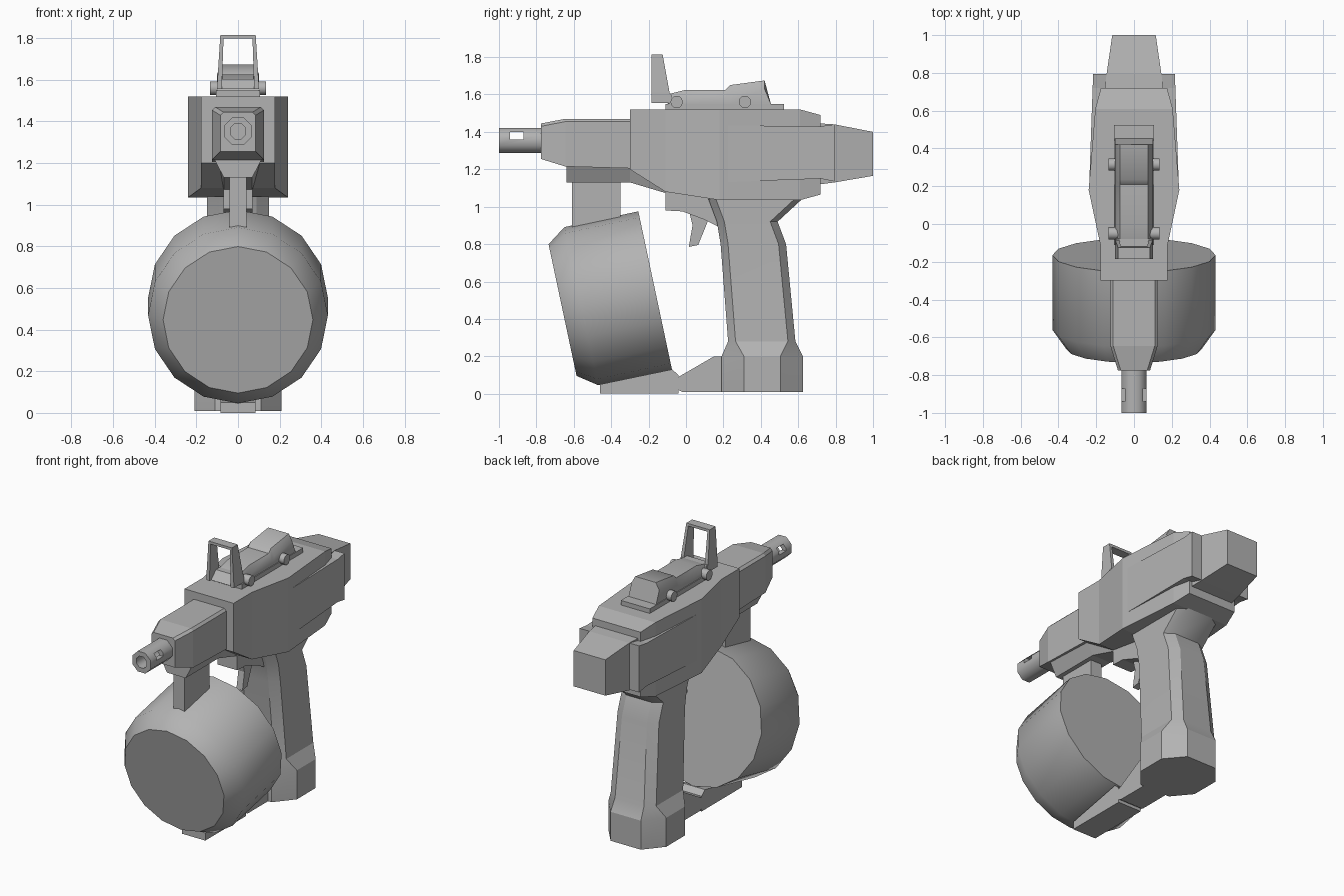
import bpy, bmesh, math
from mathutils import Vector

if "Cube" in bpy.data.objects:
    bpy.data.objects.remove(bpy.data.objects["Cube"])

grey = bpy.data.materials.new("plain_grey")
grey.use_nodes = True
GREY = (0.45, 0.45, 0.45, 1)
grey.diffuse_color = GREY
grey.node_tree.nodes["Principled BSDF"].inputs["Base Color"].default_value = GREY


def loft(name, rings, smooth=None, closed=False):
    """Skin a list of equal point rings; cap the ends, or join last ring to first."""
    bm = bmesh.new()
    rows = [[bm.verts.new(p) for p in ring] for ring in rings]
    pairs = list(zip(rows, rows[1:])) + ([(rows[-1], rows[0])] if closed else [])
    for a, b in pairs:
        for i in range(len(a)):
            j = (i + 1) % len(a)
            bm.faces.new((a[i], a[j], b[j], b[i]))
    if not closed:
        bm.faces.new(rows[0])
        bm.faces.new(rows[-1])
    bmesh.ops.recalc_face_normals(bm, faces=bm.faces)
    mesh = bpy.data.meshes.new(name)
    bm.to_mesh(mesh)
    bm.free()
    obj = bpy.data.objects.new(name, mesh)
    bpy.context.collection.objects.link(obj)
    mesh.materials.append(grey)
    if smooth:
        bpy.ops.object.select_all(action='DESELECT')
        obj.select_set(True)
        bpy.context.view_layer.objects.active = obj
        bpy.ops.object.shade_smooth_by_angle(angle=math.radians(smooth))
    return obj


def side_prism(name, profile, x0, x1):
    """Extrude a (y, z) profile across x."""
    return loft(name, [[(x, y, z) for y, z in profile] for x in (x0, x1)])


def stations(name, rows, chamfer=0.0):
    """Loft sections along y given as (y, half width, bottom, top)."""
    rings = []
    for y, w, lo, hi in rows:
        c = chamfer
        ring = [(-w, y, lo), (w, y, lo), (w, y, hi - c), (w - c, y, hi),
                (c - w, y, hi), (-w, y, hi - c)] if c else \
               [(-w, y, lo), (w, y, lo), (w, y, hi), (-w, y, hi)]
        rings.append(ring)
    return loft(name, rings)


def circle(centre, u, v, r, n, turn=0.0):
    c, u, v = Vector(centre), Vector(u), Vector(v)
    return [c + r * (math.cos(turn + t * math.tau / n) * u
                     + math.sin(turn + t * math.tau / n) * v) for t in range(n)]


X, Y, Z = (1, 0, 0), (0, 1, 0), (0, 0, 1)

# Receiver, raised side band and rear block
stations("receiver", [(-0.3, 0.178, 1.2, 1.52), (-0.11, 0.178, 1.08, 1.52),
                      (0.18, 0.24, 1.035, 1.52), (0.61, 0.205, 1.035, 1.52),
                      (0.72, 0.175, 1.065, 1.49)])
stations("side_band", [(0.18, 0.238, 1.13, 1.435), (0.72, 0.219, 1.15, 1.43),
                       (0.795, 0.216, 1.135, 1.44)])
stations("rear_block", [(0.72, 0.155, 1.12, 1.445), (0.795, 0.145, 1.13, 1.44),
                        (1.0, 0.115, 1.165, 1.4)])

# Shroud and the tapered mount beneath it
stations("front_shroud", [(-0.775, 0.085, 1.255, 1.445), (-0.645, 0.125, 1.215, 1.47),
                          (-0.29, 0.125, 1.205, 1.47)], chamfer=0.015)
loft("magazine_mount", [[(-t, y, 1.23), (t, y, 1.23), (b, y, lo), (-b, y, lo)]
                        for y, t, b, lo in ((-0.64, 0.12, 0.068, 1.13),
                                            (-0.3, 0.12, 0.068, 1.13),
                                            (-0.1, 0.12, 0.068, 1.07))])

# Hollow barrel with a slot cut through both sides
barrel = loft("barrel", [circle((0, y, 1.353), X, Z, r, 8, math.pi / 8)
                         for y, r in ((-0.76, 0.072), (-1, 0.072),
                                      (-1, 0.04), (-0.76, 0.04))], 50, closed=True)
cutter = side_prism("slot_cutter", [(-0.94, 1.36), (-0.87, 1.36),
                                    (-0.87, 1.4), (-0.94, 1.4)], -0.2, 0.2)
cutter.hide_render = True
cutter.hide_viewport = True
slot = barrel.modifiers.new("slots", 'BOOLEAN')
slot.object = cutter
slot.operation = 'DIFFERENCE'
slot.solver = 'EXACT'

# Tilted drum magazine, its neck and foot
axis, up = Vector((0, -0.978, -0.208)), (0, -0.208, 0.978)
back = Vector((0, -0.165, 0.5525))
loft("drum_magazine", [circle(back + axis * d, X, up, r, 16)
                       for d, r in ((0, 0.432), (0.404, 0.432), (0.506, 0.36))], 50)
side_prism("magazine_neck", [(-0.61, 0.88), (-0.35, 0.88), (-0.35, 1.15), (-0.61, 1.15)],
           -0.04, 0.04)
side_prism("magazine_foot", [(-0.46, 0), (-0.46, 0.05), (-0.075, 0.13), (-0.04, 0.1),
                             (-0.04, 0)], -0.085, 0.085)

# Grip: chamfered sections from base to flared top (z, front, back, half width)
rings = []
for z, front, rear, w in ((0.01, 0.19, 0.625, 0.21), (0.2, 0.19, 0.625, 0.21),
                          (0.28, 0.225, 0.585, 0.165), (0.8, 0.185, 0.535, 0.15),
                          (0.92, 0.165, 0.49, 0.15), (1.04, 0.12, 0.62, 0.15)):
    c, s = (0.12, 0.1) if z < 0.25 else (0.04, 0.06)
    rings.append([(-w + s, front, z), (w - s, front, z), (w, front + c, z), (w, rear - c, z),
                  (w - s, rear, z), (-w + s, rear, z), (-w, rear - c, z), (-w, front + c, z)])
loft("grip", rings, 25)
side_prism("grip_base_nose", [(-0.04, 0.02), (-0.04, 0.09), (0.15, 0.2), (0.35, 0.2),
                              (0.35, 0.01), (-0.02, 0.01)], -0.085, 0.085)

# Trigger and its housing
side_prism("trigger_housing", [(-0.11, 1.08), (-0.11, 0.98), (-0.02, 0.975), (0.1, 0.93),
                               (0.2, 0.88), (0.2, 1.06)], -0.07, 0.07)
side_prism("trigger", [(0.02, 0.96), (0.035, 0.9), (0.015, 0.785), (0.065, 0.795),
                       (0.12, 0.93)], -0.022, 0.022)

# Sight rail and body
side_prism("sight_rail", [(-0.11, 1.515), (0.525, 1.515), (0.525, 1.55), (-0.11, 1.55)],
           -0.105, 0.105)
loft("sight_body", [[(-0.1, y0, 1.545), (0.1, y0, 1.545), (0.1, y, top - 0.045),
                     (0.075, y, top), (-0.075, y, top), (-0.1, y, top - 0.045)]
                    for y0, y, top in ((-0.1, -0.08, 1.605), (0, 0, 1.625),
                                       (0.21, 0.21, 1.625), (0.235, 0.235, 1.65),
                                       (0.455, 0.42, 1.675))], 40)

# Open front sight frame: mirrored slanted legs, top bar and base
for name, s in (("left", 1), ("right", -1)):
    loft(f"{name}_sight_leg", [[(s * (w - t), a, z), (s * w, a, z), (s * w, b, z),
                                (s * (w - t), b, z)]
                               for z, w, t, a, b in ((1.555, 0.1, 0.024, -0.185, -0.07),
                                                     (1.61, 0.098, 0.022, -0.185, -0.088),
                                                     (1.815, 0.085, 0.016, -0.185, -0.125))])
side_prism("sight_top_bar", [(-0.185, 1.798), (-0.125, 1.798), (-0.125, 1.815),
                             (-0.185, 1.815)], -0.084, 0.084)
side_prism("sight_frame_base", [(-0.17, 1.555), (-0.07, 1.555), (-0.08, 1.605),
                                (-0.12, 1.605)], -0.095, 0.095)

# Cross bolts through the sight
for name, y in (("front", -0.05), ("rear", 0.315)):
    loft(f"{name}_sight_bolt", [circle((x, y, 1.56), Y, Z, 0.033, 12)
                                for x in (-0.135, 0.135)], 40)
